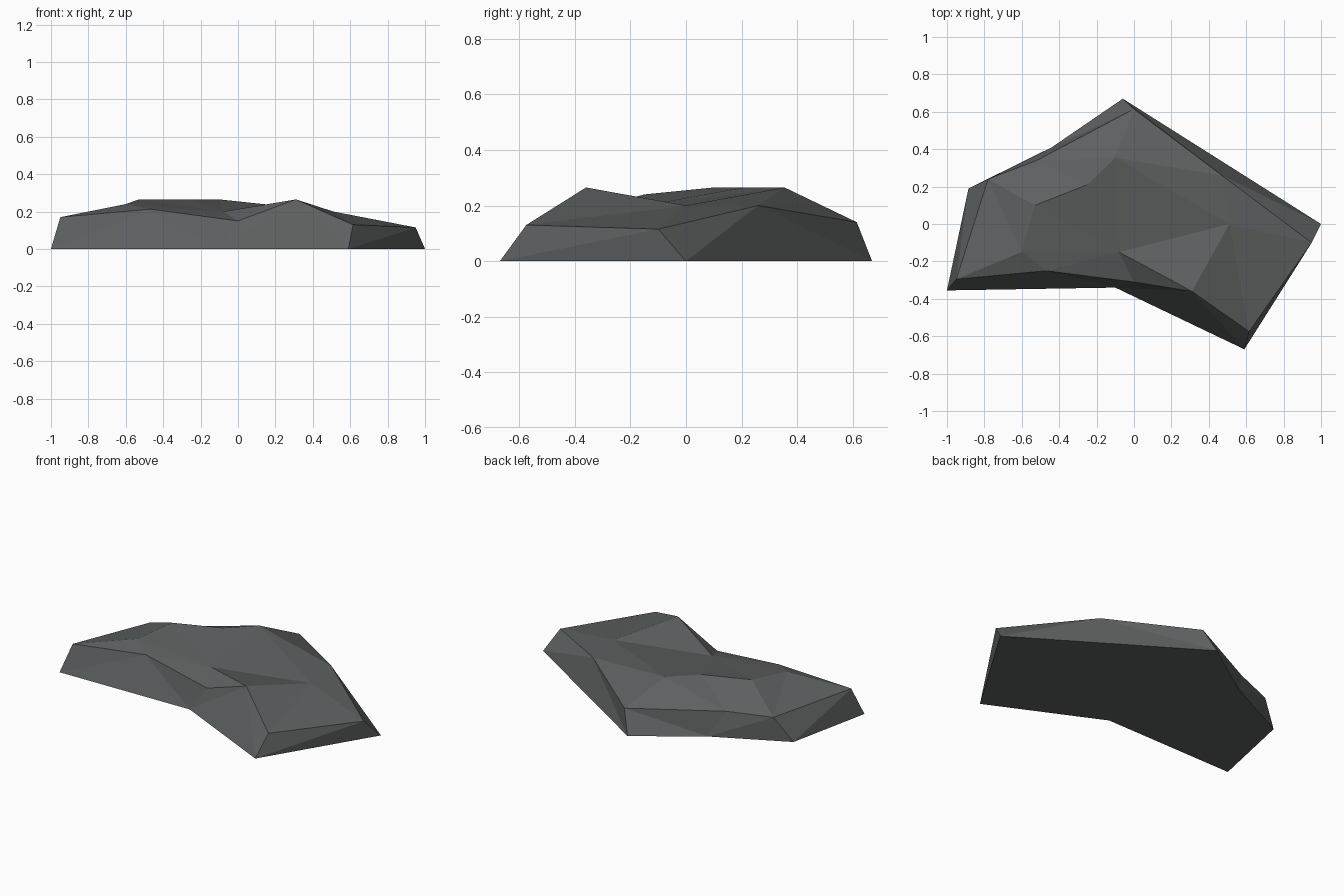
import bpy
import bmesh

cube = bpy.data.objects.get("Cube")
if cube:
    bpy.data.objects.remove(cube, do_unlink=True)


def make_material(name, color):
    material = bpy.data.materials.new(name)
    material.use_nodes = True
    material.diffuse_color = color
    material.node_tree.nodes["Principled BSDF"].inputs["Base Color"].default_value = color
    return material


# Ground outline of the slab: corner name -> (x, y)
ground = {
    "west": (-1, -.355), "bay": (-.1, -.34), "south": (.59, -.67),
    "east": (1, 0), "north": (-.06, .67), "shoulder": (-.44, .41),
    "northwest": (-.885, .19),
}

# Upper rim and the crown inside it: corner name -> (x, y, z)
upper = {
    "west_rim": (-.95, -.295, .17), "front_rim": (-.47, -.25, .213),
    "notch": (0, -.31, .15), "peak": (.31, -.36, .265),
    "south_rim": (.615, -.575, .13), "east_rim": (.95, -.1, .115),
    "back_rim": (.47, .26, .2), "north_rim": (0, .615, .14),
    "shoulder_rim": (-.52, .34, .154), "northwest_rim": (-.78, .24, .147),
    "crease": (-.08, -.15, .2), "saddle": (.51, 0, .2),
    "ridge_west": (-.6, -.15, .24), "ridge_left": (-.53, .1, .265),
    "ridge_mid": (-.25, .21, .265), "ridge_right": (-.1, .355, .265),
}

# Sloping skirt between ground and rim
skirt = [
    "west bay notch front_rim west_rim",
    "bay peak notch",
    "bay south south_rim peak",
    "south east east_rim south_rim",
    "east back_rim east_rim",
    "east north back_rim",
    "north north_rim back_rim",
    "north shoulder shoulder_rim north_rim",
    "shoulder northwest northwest_rim shoulder_rim",
    "northwest west west_rim northwest_rim",
]

# Broken crown of the slab
crown = [
    "notch peak crease",
    "peak south_rim east_rim saddle",
    "saddle east_rim back_rim",
    "saddle back_rim ridge_right",
    "back_rim north_rim ridge_right",
    "crease peak saddle",
    "crease saddle ridge_right",
    "crease ridge_right ridge_mid",
    "ridge_west crease ridge_mid ridge_left",
    "front_rim notch crease ridge_west",
    "west_rim front_rim ridge_west",
    "west_rim ridge_west ridge_left northwest_rim",
    "northwest_rim ridge_left ridge_mid shoulder_rim",
    "shoulder_rim ridge_mid ridge_right north_rim",
]

# Weld the facets into one closed flat-shaded rock
bm = bmesh.new()
corners = {name: bm.verts.new((x, y, 0)) for name, (x, y) in ground.items()}
corners.update({name: bm.verts.new(point) for name, point in upper.items()})
bm.faces.new([corners[name] for name in reversed(list(ground))])
for facet in skirt + crown:
    bm.faces.new([corners[name] for name in facet.split()])
bmesh.ops.triangulate(bm, faces=bm.faces[:])
bmesh.ops.recalc_face_normals(bm, faces=bm.faces[:])

mesh = bpy.data.meshes.new("rock_slab")
bm.to_mesh(mesh)
bm.free()
mesh.materials.append(make_material("dark grey stone", (.11, .118, .118, 1)))
rock = bpy.data.objects.new("rock_slab", mesh)
bpy.context.collection.objects.link(rock)
